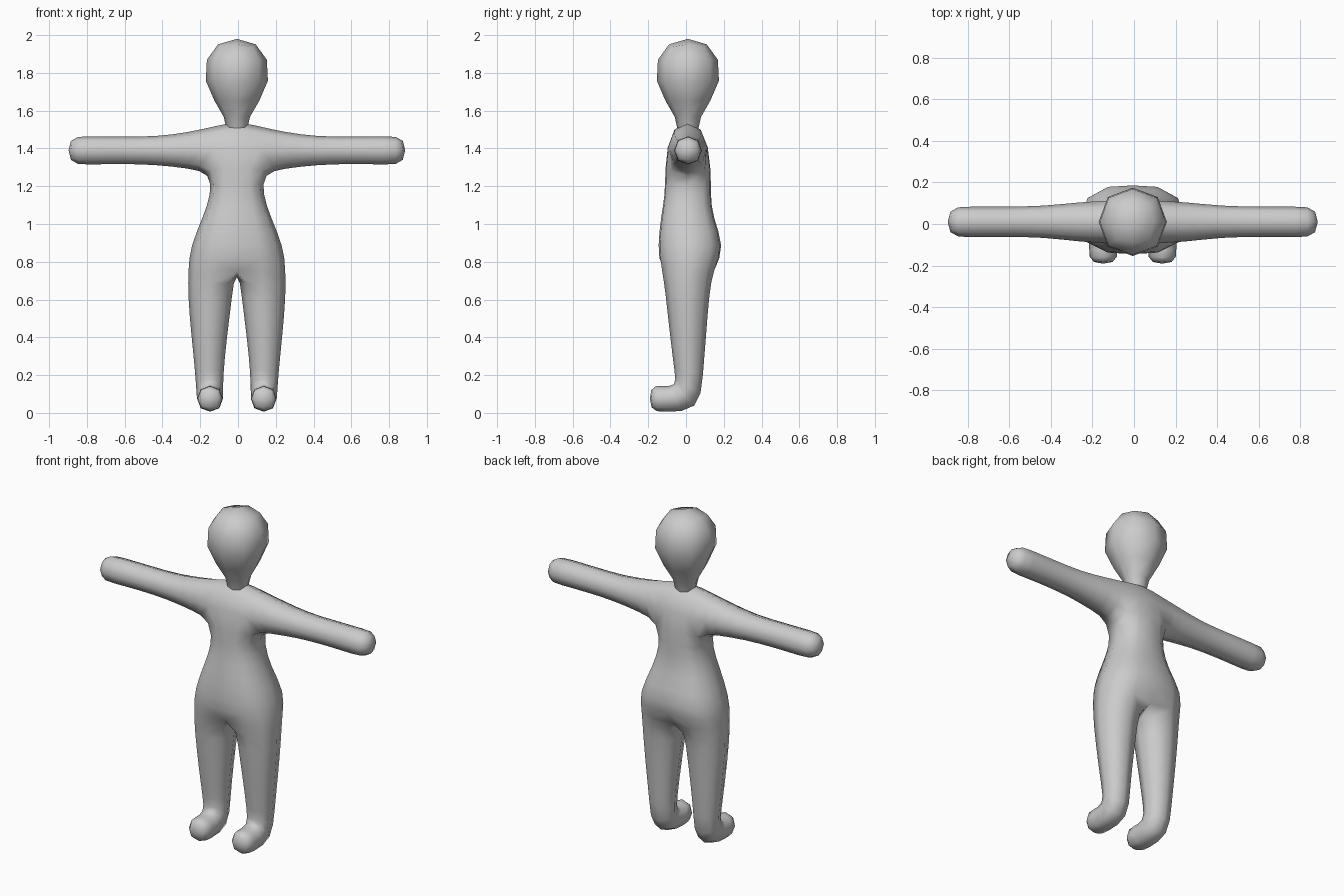
import bpy, bmesh

if "Cube" in bpy.data.objects:
    bpy.data.objects.remove(bpy.data.objects["Cube"])


def bridge(bm, a, b, sides=(0, 1, 2, 3)):
    for i in sides:
        j = (i + 1) % 4
        bm.faces.new((a[i], a[j], b[j], b[i]))


def ring(bm, pts):
    return [bm.verts.new(p) for p in pts]


def finish(bm, name, mirror=False):
    bmesh.ops.recalc_face_normals(bm, faces=bm.faces[:])
    for f in bm.faces:
        f.smooth = True
    me = bpy.data.meshes.new(name)
    bm.to_mesh(me)
    bm.free()
    ob = bpy.data.objects.new(name, me)
    bpy.context.collection.objects.link(ob)
    ob.location.x = -0.006
    if mirror:
        m = ob.modifiers.new("Mirror", 'MIRROR')
        m.merge_threshold = 0.001
    s = ob.modifiers.new("Subdivision", 'SUBSURF')
    s.levels = s.render_levels = 1
    return ob


# Body: right-hand half cage, mirrored
bm = bmesh.new()

# Torso levels: z at centre, z at side, half width, front y, back y
levels = [
    (0.76, 0.76, 0.268, -0.137, 0.155),
    (0.88, 0.88, 0.258, -0.150, 0.205),
    (1.04, 1.04, 0.185, -0.132, 0.140),
    (1.16, 1.16, 0.143, -0.110, 0.130),
    (1.27, 1.26, 0.145, -0.112, 0.134),
    (1.555, 1.53, 0.11, -0.090, 0.105),
]
torso = [ring(bm, [(0, yf, zc), (hx, yf, zs), (hx, yb, zs), (0, yb, zc)])
         for zc, zs, hx, yf, yb in levels]
for i in range(len(torso) - 1):
    shoulder = i == len(torso) - 2
    bridge(bm, torso[i], torso[i + 1], (0, 2) if shoulder else (0, 1, 2))
bm.faces.new(torso[-1])

# Arm grows out of the open shoulder side
lo, hi = torso[-2], torso[-1]
prev = [lo[1], lo[2], hi[2], hi[1]]
for x, z0, z1, yf, yb in [
    (0.25, 1.285, 1.495, -0.095, 0.115),
    (0.43, 1.308, 1.468, -0.07, 0.092),
    (0.62, 1.312, 1.470, -0.068, 0.09),
    (0.79, 1.308, 1.470, -0.07, 0.09),
    (0.90, 1.308, 1.472, -0.07, 0.09),
]:
    cur = ring(bm, [(x, yf, z0), (x, yb, z0), (x, yb, z1), (x, yf, z1)])
    bridge(bm, prev, cur)
    prev = cur
bm.faces.new(prev)

# Leg and foot: inner x, outer x, front (y, z), back (y, z)
prev = torso[0]
for xi, xo, (yf, zf), (yb, zb) in [
    (0.014, 0.270, (-0.117, 0.62), (0.132, 0.62)),
    (0.045, 0.248, (-0.092, 0.40), (0.114, 0.40)),
    (0.066, 0.226, (-0.066, 0.21), (0.096, 0.20)),
    (0.068, 0.218, (-0.055, 0.145), (0.078, 0.0)),
    (0.068, 0.216, (-0.13, 0.150), (-0.12, 0.0)),
    (0.068, 0.216, (-0.197, 0.150), (-0.197, 0.0)),
]:
    cur = ring(bm, [(xi, yf, zf), (xo, yf, zf), (xo, yb, zb), (xi, yb, zb)])
    bridge(bm, prev, cur)
    prev = cur
bm.faces.new(prev)
finish(bm, "body", mirror=True)

# Head with tapered neck
bm = bmesh.new()
prev = None
for z, r in [(1.45, 0.085), (1.55, 0.036), (1.75, 0.225), (2.0, 0.14)]:
    c = 0.01
    cur = ring(bm, [(-r, c - r, z), (r, c - r, z), (r, c + r, z), (-r, c + r, z)])
    if prev:
        bridge(bm, prev, cur)
    else:
        bm.faces.new(cur)
    prev = cur
bm.faces.new(prev)
finish(bm, "head")
